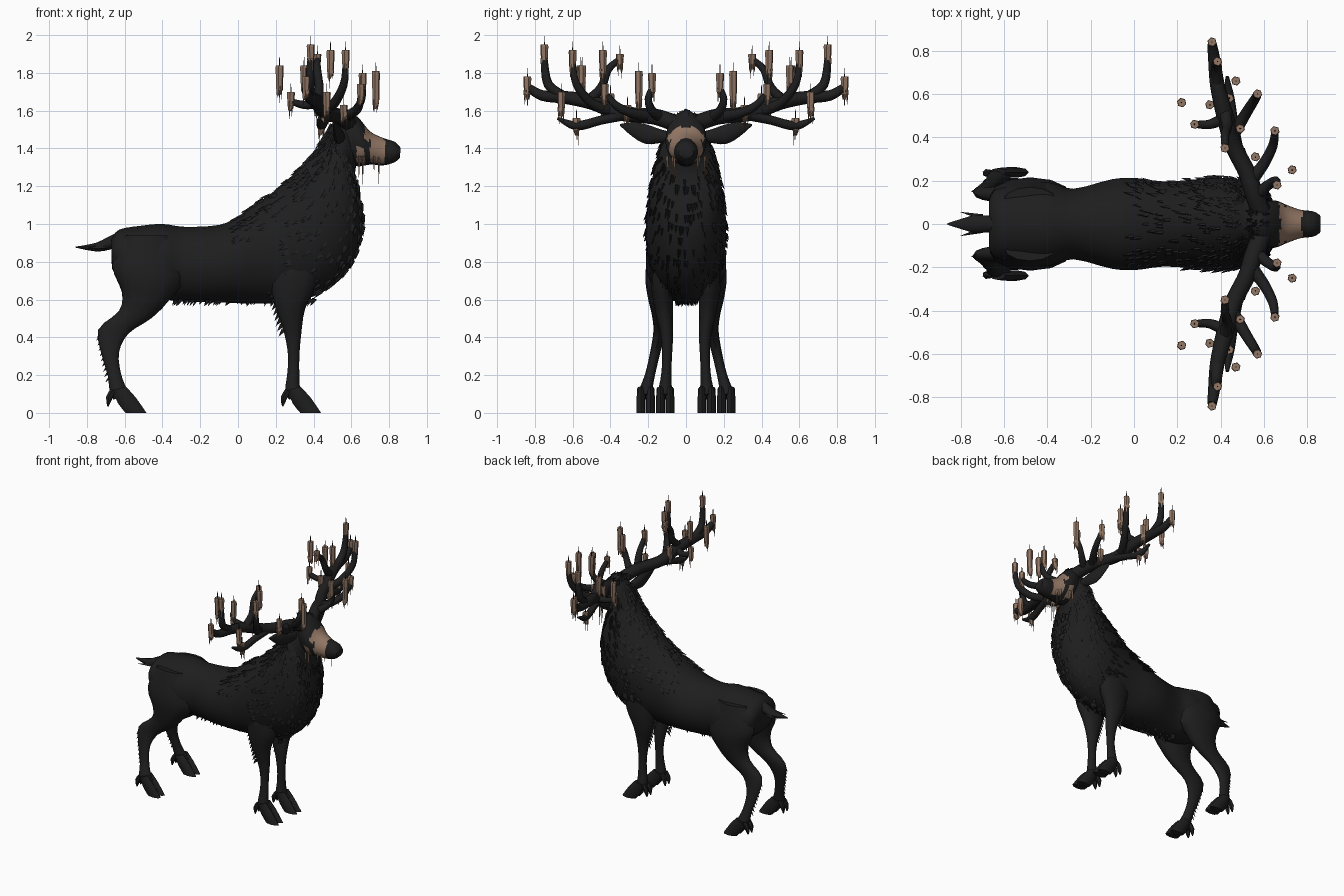
import bpy, bmesh, math, random
from mathutils import Vector

random.seed(4)
if "Cube" in bpy.data.objects:
    bpy.data.objects.remove(bpy.data.objects["Cube"])


def material(name, colour):
    m = bpy.data.materials.new(name)
    m.use_nodes = True
    m.diffuse_color = colour
    m.node_tree.nodes["Principled BSDF"].inputs["Base Color"].default_value = colour
    return m


HIDE = material("black hide", (0.013, 0.013, 0.013, 1))
WAX = material("tan wax", (0.29, 0.185, 0.13, 1))


def finish(name, bm, mats, mirror=False, smooth=True):
    bmesh.ops.recalc_face_normals(bm, faces=bm.faces)
    mesh = bpy.data.meshes.new(name)
    bm.to_mesh(mesh)
    bm.free()
    for m in mats:
        mesh.materials.append(m)
    ob = bpy.data.objects.new(name, mesh)
    bpy.context.collection.objects.link(ob)
    if smooth:
        bpy.ops.object.select_all(action='DESELECT')
        ob.select_set(True)
        bpy.context.view_layer.objects.active = ob
        bpy.ops.object.shade_smooth_by_angle(angle=math.radians(50))
    if mirror:
        mod = ob.modifiers.new("mirror", 'MIRROR')
        mod.use_axis = (False, True, False)
        mod.use_mirror_merge = False
    return ob


def resample(keys, n):
    """Smooth interpolation through key tuples, n steps per span."""
    out = []
    for i in range(len(keys) - 1):
        a, b, c, d = (keys[max(0, min(len(keys) - 1, i + k))] for k in (-1, 0, 1, 2))
        for s in range(n):
            t = s / n
            out.append(tuple(q + t / 2 * (r - p + t * (2*p - 5*q + 4*r - w + t * (3*q - p - 3*r + w)))
                             for p, q, r, w in zip(a, b, c, d)))
    return out + [tuple(keys[-1])]


def skin(bm, rings, sides):
    """Rings are (centre, half axis u, half axis v)."""
    loops = []
    for c, u, v in rings:
        angles = [2 * math.pi * k / sides for k in range(sides)]
        loops.append([bm.verts.new(c + u * math.cos(a) + v * math.sin(a)) for a in angles])
    for p, q in zip(loops, loops[1:]):
        for k in range(sides):
            j = (k + 1) % sides
            bm.faces.new((p[k], p[j], q[j], q[k]))
    bm.faces.new(loops[0])
    bm.faces.new(loops[-1])


def profile_rings(keys, n=3, shift=(0, 0)):
    """Keys: x, z of one edge, x, z of the other, centre y, half width."""
    rings = []
    for x, z, x2, z2, y, w in resample(keys, n):
        a = Vector((x + shift[0], y + shift[1], z))
        b = Vector((x2 + shift[0], y + shift[1], z2))
        rings.append(((a + b) / 2, (a - b) / 2, Vector((0, w, 0))))
    return rings


def tube(bm, keys, sides=8, n=4):
    """Keys: x, y, z, radius."""
    pts = resample(keys, n)
    ps = [Vector(p[:3]) for p in pts]
    u = (ps[1] - ps[0]).orthogonal()
    rings = []
    for i, p in enumerate(ps):
        t = (ps[min(i + 1, len(ps) - 1)] - ps[max(i - 1, 0)]).normalized()
        u = (u - t * u.dot(t)).normalized()
        r = max(pts[i][3], 0.001)
        rings.append((p, u * r, t.cross(u) * r))
    skin(bm, rings, sides)


def spike(bm, base, direction, length, radius):
    d = Vector(direction).normalized()
    u = d.orthogonal().normalized() * radius
    v = d.cross(u)
    tip = bm.verts.new(Vector(base) + d * length)
    ring = [bm.verts.new(Vector(base) + u * math.cos(a) + v * math.sin(a)) for a in (0, 2.1, 4.2)]
    for k in range(3):
        bm.faces.new((ring[k], ring[(k + 1) % 3], tip))


# Torso and neck: back edge, belly edge, half width
torso = [(-.67, .92, -.67, .82, .1), (-.63, .97, -.65, .73, .16), (-.52, .99, -.51, .63, .185),
         (-.4, 1, -.38, .6, .195), (-.28, .985, -.28, .59, .165), (-.1, .995, -.1, .585, .21),
         (0, 1.04, .02, .58, .215), (.1, 1.11, .15, .58, .2), (.2, 1.18, .32, .59, .205),
         (.29, 1.26, .5, .67, .215), (.35, 1.32, .61, .8, .205), (.42, 1.4, .665, .98, .185),
         (.47, 1.48, .645, 1.15, .155), (.51, 1.55, .62, 1.26, .12), (.56, 1.59, .63, 1.32, .09)]
body_rings = profile_rings([(a, b, c, d, 0, w) for a, b, c, d, w in torso])
bm = bmesh.new()
skin(bm, body_rings, 18)
finish("body", bm, [HIDE])

# Head with a wax mask
head = [(.52, 1.57, .61, 1.31, 0, .09), (.58, 1.6, .64, 1.305, 0, .105), (.64, 1.56, .67, 1.31, 0, .108),
        (.7, 1.49, .71, 1.315, 0, .088), (.77, 1.455, .765, 1.31, 0, .066),
        (.83, 1.435, .825, 1.325, 0, .058), (.86, 1.405, .858, 1.35, 0, .04)]
bm = bmesh.new()
skin(bm, profile_rings(head, 6), 24)
for f in bm.faces:
    c = f.calc_center_median()
    cheek = .63 < c.x < .67 and 1.32 < c.z < 1.41
    muzzle = .7 < c.x < .775 and c.z > 1.325
    brow = .67 < c.x < .71 and 1.44 < c.z < 1.51
    f.material_index = int(cheek or muzzle or brow)
finish("head", bm, [HIDE, WAX])

# Wax drips below the mask
bm = bmesh.new()
for x, y, length in ((.64, .1, .1), (.66, .098, .13), (.72, .07, .06), (.745, .06, .12)):
    spike(bm, (x, y, 1.36), (0, 0, -1), length + .03, .008)
finish("mask_drips", bm, [WAX], True, False)

# Ears
bm = bmesh.new()
rings = []
for y, z, h, d in resample([(.07, 1.46, .025, .02), (.13, 1.465, .035, .025), (.21, 1.475, .052, .025),
                            (.28, 1.5, .04, .015), (.35, 1.525, .004, .004)], 3):
    rings.append((Vector((.56 - y * .15, y, z)), Vector((0, 0, h)), Vector((d, 0, 0))))
skin(bm, rings, 10)
finish("ears", bm, [HIDE], True)

# Legs: rear edge, front edge, centre y, half width
front = [(.13, .84, .43, .84, .12, .06), (.17, .68, .41, .68, .125, .06), (.2, .55, .355, .55, .118, .048),
         (.245, .42, .335, .42, .102, .034), (.265, .3, .325, .3, .1, .026), (.26, .2, .325, .2, .105, .027),
         (.25, .12, .33, .13, .11, .036), (.27, .07, .36, .1, .11, .04)]
rear = [(-.6, .94, -.36, .94, .11, .06), (-.665, .78, -.29, .72, .13, .085), (-.615, .64, -.37, .59, .135, .068),
        (-.63, .54, -.46, .5, .135, .046), (-.74, .44, -.58, .42, .14, .033), (-.72, .3, -.63, .32, .165, .027),
        (-.69, .2, -.62, .21, .19, .027), (-.68, .12, -.59, .13, .212, .035), (-.66, .07, -.57, .1, .215, .04)]
toe = [(.26, .12, .33, .14, .11, .02), (.29, .05, .385, .08, .11, .024), (.33, 0, .44, 0, .11, .024)]
for name, keys, shift in (("front", front, (0, 0)), ("rear", rear, (-.925, .103))):
    bm = bmesh.new()
    skin(bm, profile_rings(keys), 12)
    finish(name + "_legs", bm, [HIDE], True)
    bm = bmesh.new()
    for side in (-1, 1):
        skin(bm, profile_rings(toe, 2, (shift[0], shift[1] + side * .025)), 8)
        x, y = .265 + shift[0], .11 + shift[1] + side * .022
        tube(bm, [(x, y, .12, .016), (x - .022, y, .08, .018), (x - .028, y, .035, .004)], 6, 2)
    finish(name + "_hooves", bm, [HIDE], True)

# Tail
bm = bmesh.new()
skin(bm, profile_rings([(-.56, .98, -.6, .9, 0, .04), (-.66, .945, -.66, .87, 0, .04),
                        (-.74, .905, -.73, .855, 0, .042), (-.8, .89, -.79, .86, 0, .025),
                        (-.86, .88, -.86, .875, 0, .004)]), 10)
for side in (-1, 1):
    spike(bm, (-.7, side * .03, .88), (-1, side * .25, -.1), .11, .016)
finish("tail", bm, [HIDE])

# Mane tufts, lying along the neck
bm = bmesh.new()
start, stop = 18, len(body_rings) - 4
for i in range(620):
    k = random.randrange(start, stop)
    a = random.uniform(0, 2 * math.pi)
    c, u, v = body_rings[k]
    if k < 24 and math.cos(a) < .3:
        continue
    n = u * math.cos(a) + v * math.sin(a)
    prev = body_rings[k - 1]
    flow = prev[0] + prev[1] * math.cos(a) + prev[2] * math.sin(a) - c - n
    out = n.normalized()
    spike(bm, c + n * .98, flow.normalized() + out * .35, random.uniform(.035, .06), .013)
# Belly fringe, leg feathering and crest
for i in range(60):
    x = random.uniform(-.36, .42)
    spike(bm, (x, random.uniform(-.06, .06), .605), (-.5, 0, -1), random.uniform(.03, .05), .014)
for side in (-1, 1):
    for i in range(9):
        t = i / 8
        spike(bm, (-.72 + .05 * t, side * (.15 + .04 * t), .42 - .22 * t), (-1, 0, -1.2), .05, .014)
        spike(bm, (.18 + .06 * t, side * .12, .66 - .22 * t), (-.7, 0, -1), .045, .014)
for i in range(40):
    y = random.uniform(-.07, .07)
    spike(bm, (random.uniform(.53, .63), y, 1.575 - abs(y) * .5), (-.4, y * 3, .6), .045, .016)
finish("fur_tufts", bm, [HIDE], smooth=False)

# Antlers: main beam followed by tines
branches = [
    [(.59, .05, 1.53, .045), (.55, .15, 1.565, .043), (.52, .24, 1.575, .04), (.46, .36, 1.59, .04),
     (.42, .5, 1.645, .04), (.385, .64, 1.67, .034), (.37, .76, 1.68, .028), (.36, .83, 1.72, .022)],
    [(.56, .13, 1.56, .03), (.62, .18, 1.6, .024), (.655, .2, 1.66, .02), (.66, .18, 1.72, .016)],
    [(.54, .2, 1.57, .032), (.6, .28, 1.585, .026), (.64, .36, 1.62, .022), (.65, .42, 1.68, .017)],
    [(.42, .52, 1.65, .03), (.43, .45, 1.72, .024), (.42, .41, 1.82, .02), (.42, .34, 1.88, .015)],
    [(.42, .49, 1.64, .028), (.35, .46, 1.63, .022), (.28, .46, 1.65, .016)],
    [(.45, .4, 1.6, .032), (.51, .5, 1.64, .026), (.56, .58, 1.74, .022), (.57, .6, 1.85, .017)],
    [(.385, .64, 1.67, .028), (.38, .73, 1.74, .025), (.385, .75, 1.87, .018)],
    [(.48, .32, 1.58, .03), (.46, .45, 1.55, .024), (.44, .58, 1.52, .024), (.43, .68, 1.56, .008)],
]
bm = bmesh.new()
for b in branches:
    tube(bm, b)
finish("antlers", bm, [HIDE], True)

# Candles on the tines: x, y, base z, height
candles = [(.36, .84, 1.69, .09), (.385, .75, 1.86, .09), (.47, .66, 1.6, .1), (.44, .58, 1.5, .06),
           (.35, .55, 1.73, .11), (.28, .46, 1.63, .07), (.22, .56, 1.71, .13), (.57, .6, 1.83, .09),
           (.49, .44, 1.8, .12), (.42, .35, 1.85, .05), (.65, .43, 1.66, .08), (.56, .31, 1.57, .06),
           (.66, .18, 1.7, .1), (.73, .25, 1.64, .17), (.42, .4, 1.6, .09)]
bm, wicks = bmesh.new(), bmesh.new()
for x, y, z, h in candles:
    tube(bm, [(x - .008, y, z - .03, .008), (x, y, z, .018), (x, y, z + h * .9, .022), (x, y, z + h, .02)], 6, 1)
    for k in range(4):
        a = k * 1.6 + random.random()
        edge = (x + .014 * math.cos(a), y + .014 * math.sin(a), z + .02)
        spike(bm, edge, (0, 0, -1), random.uniform(.04, .11), .008)
    tube(wicks, [(x, y, z + h - .01, .004), (x, y, z + h + .045, .002)], 4, 1)
finish("candles", bm, [WAX], True, False)
finish("candle_wicks", wicks, [HIDE], True, False)
